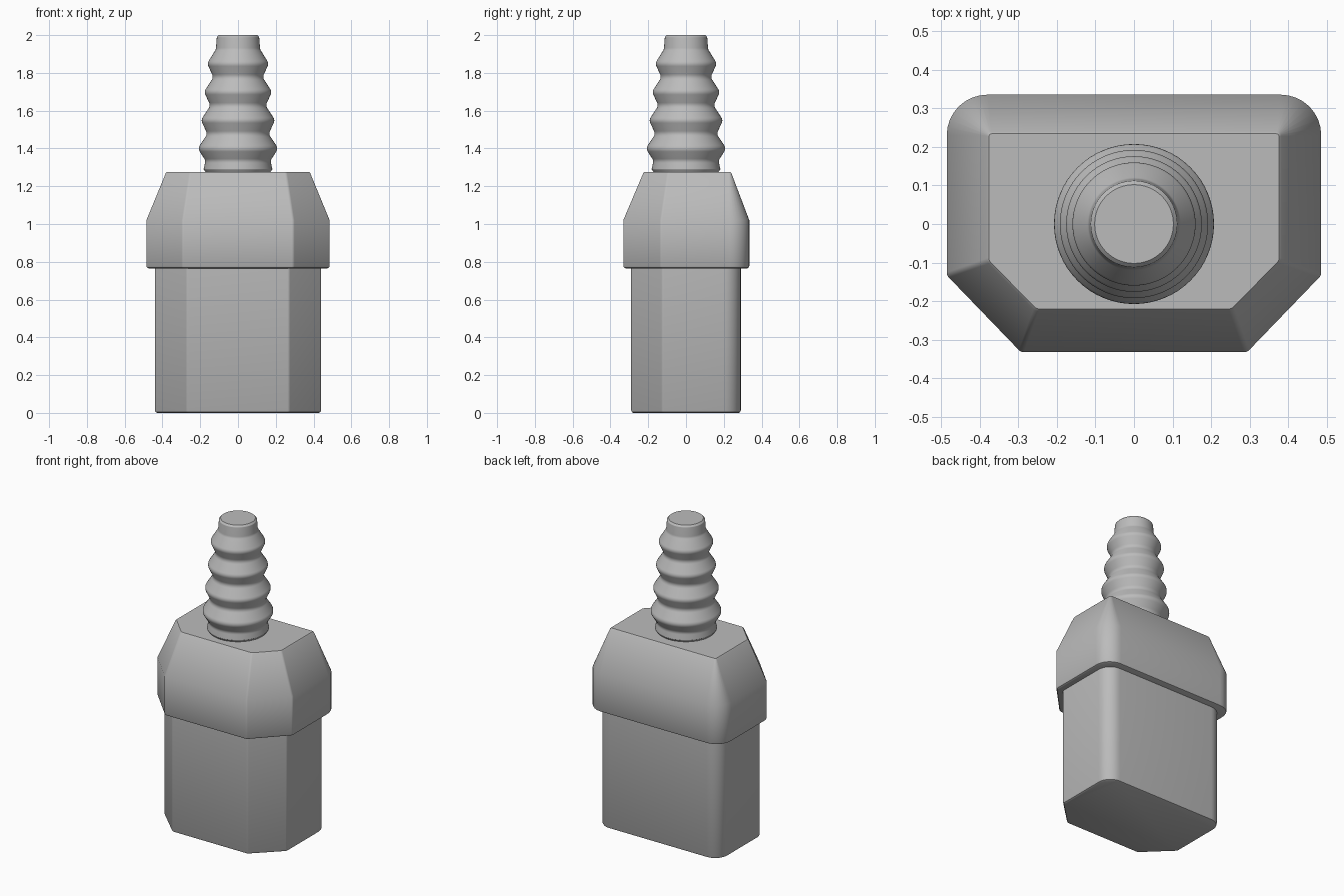
import bpy, bmesh, math
from mathutils import Vector

cube = bpy.data.objects.get("Cube")
if cube:
    bpy.data.objects.remove(cube)

grey = bpy.data.materials.new("plain_grey")
grey.use_nodes = True
grey.diffuse_color = (0.5, 0.5, 0.5, 1)
bsdf = next(n for n in grey.node_tree.nodes if n.type == 'BSDF_PRINCIPLED')
bsdf.inputs["Base Color"].default_value = (0.5, 0.5, 0.5, 1)


def fillet(before, corner, after, radius, steps):
    """Points of a round arc replacing one corner of a path."""
    p, a, b = (Vector((*q, 0)) for q in (corner, before, after))
    u, v = (a - p).normalized(), (b - p).normalized()
    half = u.angle(v) / 2
    centre = p + (u + v).normalized() * radius / math.sin(half)
    start = (p + u * radius / math.tan(half) - centre).normalized()
    end = (p + v * radius / math.tan(half) - centre).normalized()
    return [(centre + start.slerp(end, i / steps) * radius).to_2d()
            for i in range(steps + 1)]


def outline(side, front, back, chamfer_x, chamfer_y, back_radius, inset=0):
    """Closed D-shaped section: chamfered front and rounded back corners."""
    s, f, b = side - inset, front + inset, back - inset
    cx, cy = chamfer_x - inset * 0.41, chamfer_y + inset * 0.41
    half = [(cx, f, 0.02), (s, cy, 0.02), (s, b, max(back_radius - inset, 0.008))]
    corners = half + [(-x, y, r) for x, y, r in reversed(half)]
    points = []
    for i, (x, y, r) in enumerate(corners):
        points += fillet(corners[i - 1][:2], (x, y),
                         corners[(i + 1) % len(corners)][:2], r, 8)
    return points


def loft(name, sections):
    """Skin stacked rings of equal point count and cap both ends."""
    bm = bmesh.new()
    rings = [[bm.verts.new((p[0], p[1], z)) for p in pts] for z, pts in sections]
    for low, high in zip(rings, rings[1:]):
        for i in range(len(low)):
            j = (i + 1) % len(low)
            bm.faces.new((low[i], low[j], high[j], high[i]))
    bm.faces.new(rings[0][::-1])
    bm.faces.new(rings[-1])
    bmesh.ops.recalc_face_normals(bm, faces=bm.faces)
    mesh = bpy.data.meshes.new(name)
    bm.to_mesh(mesh)
    bm.free()
    mesh.materials.append(grey)
    obj = bpy.data.objects.new(name, mesh)
    bpy.context.collection.objects.link(obj)
    bpy.ops.object.select_all(action='DESELECT')
    obj.select_set(True)
    bpy.context.view_layer.objects.active = obj
    bpy.ops.object.shade_smooth_by_angle(angle=math.radians(32))
    return obj


# Lower plug body with softened bottom edge
body = (0.44, -0.29, 0.29, 0.27, -0.125, 0.09)
loft("plug_body", [(0, outline(*body, 0.012)), (0.004, outline(*body, 0.004)),
                   (0.012, outline(*body)), (0.79, outline(*body))])

# Wider collar tapering to a flat shoulder
collar = (0.485, -0.332, 0.335, 0.293, -0.133, 0.105)
shoulder = (0.382, -0.226, 0.24, 0.255, -0.097, 0.012)
loft("collar", [(0.765, outline(*collar, 0.012)), (0.769, outline(*collar, 0.004)),
                (0.777, outline(*collar)), (1.02, outline(*collar)),
                (1.27, outline(*shoulder)), (1.276, outline(*shoulder, 0.006))])

# Ribbed cable sleeve: alternating valleys and shrinking peaks, turned round z
profile = [(0.168, 1.27), (0.182, 1.29), (0.172, 1.335)]
for i in range(4):
    z = 1.40 + 0.15 * i
    profile += [(0.213 - 0.0165 * i, z), (0.162 - 0.016 * i, z + 0.077)]
profile[-1] = (0.117, 1.925)
profile += [(0.112, 1.99), (0.102, 2.0)]
path = [profile[0]]
for a, b, c in zip(profile, profile[1:], profile[2:]):
    path += fillet(a, b, c, 0.03 if 1.3 < b[1] < 1.95 else 0.005, 4)
path.append(profile[-1])
turns = [2 * math.pi * i / 64 for i in range(64)]
loft("ribbed_sleeve", [(z, [(r * math.cos(t), r * math.sin(t)) for t in turns])
                       for r, z in path])
